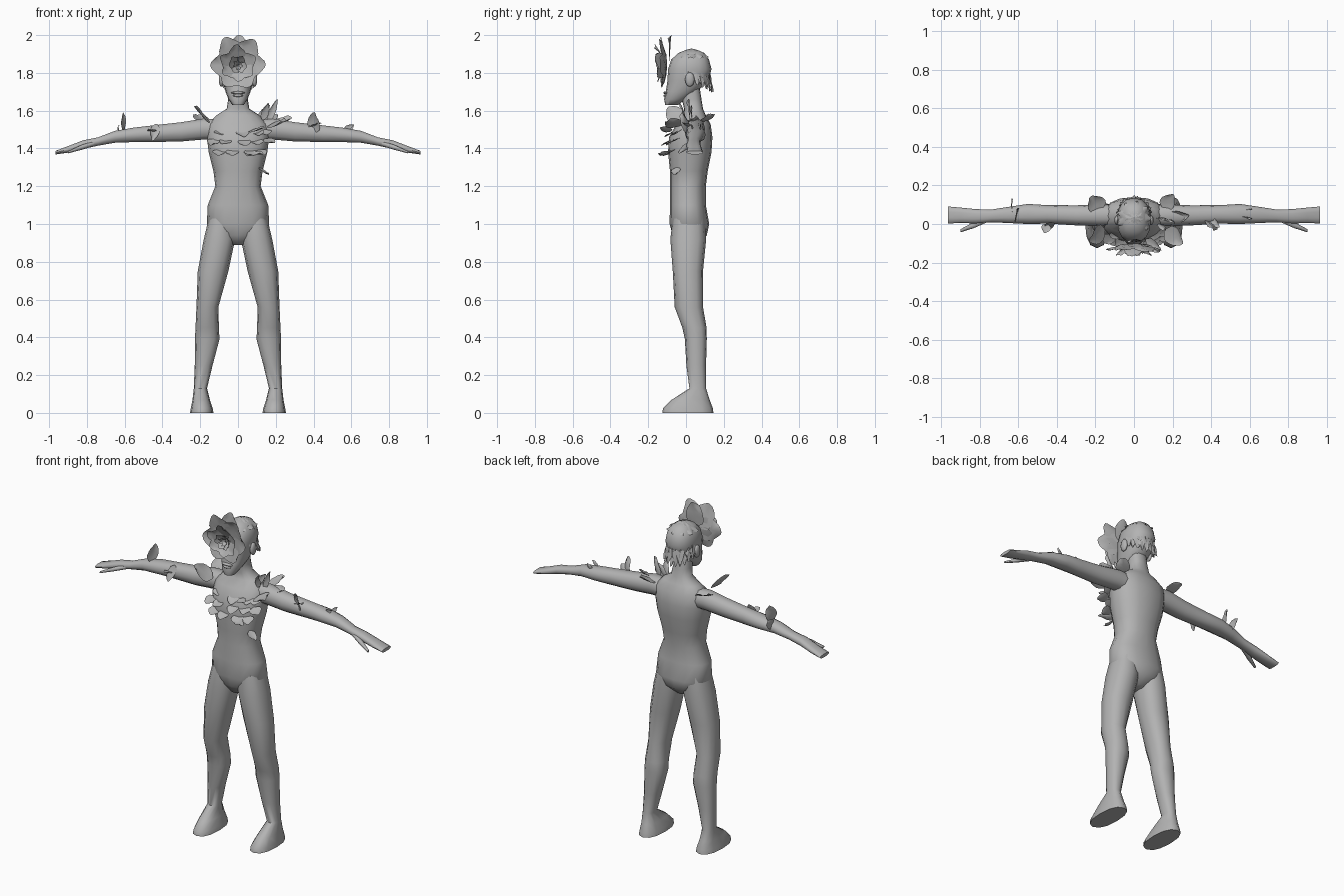
import bpy, bmesh, math, random
from mathutils import Vector, Matrix

random.seed(4)
cube = bpy.data.objects.get("Cube")
if cube:
    bpy.data.objects.remove(cube, do_unlink=True)

grey = bpy.data.materials.new("stone grey")
grey.use_nodes = True
grey.diffuse_color = (0.45, 0.45, 0.45, 1)
grey.node_tree.nodes["Principled BSDF"].inputs["Base Color"].default_value = grey.diffuse_color


def finish(name, bm, mirror=False, angle=60):
    bmesh.ops.recalc_face_normals(bm, faces=bm.faces)
    mesh = bpy.data.meshes.new(name)
    bm.to_mesh(mesh)
    bm.free()
    mesh.materials.append(grey)
    obj = bpy.data.objects.new(name, mesh)
    bpy.context.collection.objects.link(obj)
    if mirror:
        obj.modifiers.new("mirror", "MIRROR").use_mirror_merge = False
    bpy.ops.object.select_all(action="DESELECT")
    obj.select_set(True)
    bpy.context.view_layer.objects.active = obj
    bpy.ops.object.shade_smooth_by_angle(angle=math.radians(angle))
    return obj


def loft(name, rings, along="z", sides=12, power=0.85, mirror=False):
    """Skin oval rings (centre x, y, z, two radii) stacked along one axis."""
    bm = bmesh.new()
    loops = []
    for x, y, z, ra, rb in rings:
        loop = []
        for i in range(sides):
            a = math.tau * i / sides
            u, v = (math.copysign(abs(f) ** power, f) for f in (math.cos(a), math.sin(a)))
            offset = (u * ra, v * rb, 0) if along == "z" else (0, u * ra, v * rb)
            loop.append(bm.verts.new(Vector((x, y, z)) + Vector(offset)))
        loops.append(loop)
    for low, high in zip(loops, loops[1:]):
        for i in range(sides):
            j = (i + 1) % sides
            bm.faces.new((low[i], low[j], high[j], high[i]))
    bm.faces.new(loops[0])
    bm.faces.new(loops[-1])
    return finish(name, bm, mirror)


def petal(bm, base, direction, facing, length, width, curl=0.2, blunt=0.6):
    """Add one cupped petal; facing is the side its hollow looks toward."""
    d = Vector(direction).normalized()
    side = d.cross(Vector(facing)).normalized()
    n = side.cross(d)
    rows, cols = 6, 5
    grid = []
    for r in range(rows):
        t = r / (rows - 1)
        half = width / 2 * (0.12 + 0.88 * math.sin(math.pi * t ** 0.8 * 0.94) ** blunt)
        row = []
        for c in range(cols):
            s = 2 * c / (cols - 1) - 1
            ripple = random.uniform(-0.04, 0.04) * length * t
            lift = curl * length * (t * t * 0.6 + s * s * 0.35 * t) + ripple
            reach = length * (t - 0.15 * s * s * t)
            row.append(bm.verts.new(Vector(base) + d * reach + side * half * s + n * lift))
        grid.append(row)
    for a, b in zip(grid, grid[1:]):
        for c in range(cols - 1):
            bm.faces.new((a[c], a[c + 1], b[c + 1], b[c]))


def petals(name, specs, **options):
    bm = bmesh.new()
    for spec in specs:
        petal(bm, *spec, **options)
    return finish(name, bm)


def ball(name, centre, size, mirror=False):
    bm = bmesh.new()
    bmesh.ops.create_uvsphere(bm, u_segments=12, v_segments=8, radius=1,
                              matrix=Matrix.Translation(centre) @ Matrix.Diagonal((*size, 1)))
    return finish(name, bm, mirror)


# Body
loft("torso", [(0, y, z, rx, ry) for z, y, rx, ry in (
    (.89, .01, .03, .05), (.94, .02, .12, .09), (1, .018, .165, .105), (1.1, .01, .16, .095),
    (1.2, .01, .12, .095), (1.28, .015, .13, .1), (1.38, .02, .155, .115), (1.46, .025, .165, .115),
    (1.53, .04, .16, .09), (1.575, .045, .115, .06), (1.61, .04, .06, .05),
    (1.66, .03, .052, .052), (1.74, .02, .05, .05))], sides=16)
loft("leg", [
    (.085, .015, 1.03, .07, .085), (.098, .012, .92, .083, .095), (.132, .01, .75, .081, .08),
    (.162, .015, .56, .058, .075), (.163, .045, .45, .062, .064), (.163, .052, .39, .065, .058),
    (.182, .054, .25, .047, .052), (.199, .062, .13, .035, .044), (.195, .025, .07, .046, .1),
    (.192, .01, .025, .058, .132), (.192, .01, 0, .062, .135)], mirror=True)
loft("arm", [
    (.09, .045, 1.5, .055, .055), (.18, .045, 1.503, .056, .058), (.3, .045, 1.488, .052, .053),
    (.45, .05, 1.478, .048, .046), (.55, .052, 1.472, .052, .04), (.65, .047, 1.462, .042, .033),
    (.74, .042, 1.437, .033, .023), (.82, .04, 1.42, .037, .024), (.9, .045, 1.395, .04, .018),
    (.965, .047, 1.378, .044, .01)], along="x", sides=10, mirror=True)
loft("thumb", [(.76, .025, 1.427, .015, .014), (.83, -.005, 1.405, .016, .013),
               (.9, -.035, 1.38, .008, .006)], along="x", sides=8, mirror=True)

# Head
loft("head", [(0, y, z, rx, ry) for z, y, rx, ry in (
    (1.63, -.075, .03, .035), (1.66, -.06, .05, .056), (1.7, -.025, .066, .082),
    (1.76, .01, .08, .108), (1.82, .02, .087, .115), (1.87, .022, .08, .1),
    (1.905, .028, .055, .07), (1.922, .03, .02, .03))], sides=16)
ball("upper_lip", (0, -.105, 1.695), (.036, .015, .008))
ball("lower_lip", (0, -.105, 1.68), (.028, .015, .008))
ball("ear", (.088, .02, 1.765), (.014, .025, .038), mirror=True)

# Hair locks fan over the back and sides of the skull
locks = []
for i in range(15):
    a = math.pi * (i / 14 * 1.1 - .05)
    out = Vector((math.cos(a), math.sin(a), 0))
    base = Vector((out.x * .06, .025 + out.y * .075, 1.9))
    locks.append((base, out * .2 + Vector((0, 0, -1)), out, .15 + .06 * max(0, out.y), .055))
petals("hair_locks", locks, curl=.02)
petals("crown_hair", [((0, .03, 1.928), (math.cos(a), math.sin(a), -.3), (0, 0, -1), .1, .07)
                      for a in (math.tau * i / 9 for i in range(9))], curl=.3)

# Large blossom over the face
blossom = []
for count, length, width, lean, turn in ((6, .15, .14, .15, .5), (6, .115, .1, .5, 0),
                                         (6, .075, .06, 1, .5), (7, .06, .018, 1.6, 0)):
    for i in range(count):
        a = math.tau * (i + turn) / count + math.pi / 2 + random.uniform(-.12, .12)
        shorter = 1 + .13 * math.sin(a)
        blossom.append(((0, -.1, 1.84), (math.cos(a), -lean, math.sin(a)), (0, -1, 0),
                        length * shorter, width))
blossom.append(((0, -.09, 1.85), (.05, .12, 1), (0, -1, 0), .152, .12))
petals("face_blossom", blossom, curl=.12, blunt=.5)

# Chest petals in overlapping rows
chest = []
for z, xs, y in ((1.5, (-.1, .02, .1, .14), -.06), (1.45, (-.12, -.05, .03, .1, .14), -.085),
                 (1.395, (-.1, -.03, .05, .11), -.09)):
    for x in xs:
        tilt = random.uniform(-.5, .5)
        chest.append(((x, y + abs(x) * .25, z), (tilt + x * 3, -.45, -.4), (0, -.4, 1),
                      random.uniform(.05, .075), .07))
chest += [((.04, -.09, 1.37), (1, -.5, -.1), (0, -.5, 1), .11, .05),
          ((.06, -.08, 1.49), (1, -.6, .1), (0, -.5, 1), .1, .05),
          ((.11, -.05, 1.3), (.6, -.1, -.6), (1, -.3, .2), .07, .05)]
petals("chest_petals", chest)

# Shoulder leaves: broad pairs at the sides and thin upright blades
petals("shoulder_leaves", [
    ((-.15, -.03, 1.54), (-1, -.6, .75), (0, -.5, 1), .13, .1),
    ((-.17, .07, 1.54), (-.6, .8, .3), (0, 0, 1), .1, .1),
    ((.16, -.03, 1.52), (1, -.7, .1), (0, -.5, 1), .12, .1),
    ((.17, .03, 1.53), (1, .2, .15), (0, -.5, 1), .12, .07),
    ((.15, .08, 1.54), (.6, .8, .3), (0, 0, 1), .1, .08),
    ((.13, 0, 1.55), (.35, -.2, 1), (0, -1, 0), .1, .04),
    ((.16, .02, 1.54), (.4, .1, 1), (0, -1, 0), .13, .035),
    ((.11, .03, 1.56), (.5, .1, .6), (0, -1, 0), .09, .035)])

# Leaves growing from the arms
petals("arm_leaves", [
    ((-.61, .03, 1.49), (-.1, .5, 1), (1, -.3, 0), .11, .075),
    ((-.63, .06, 1.48), (-.2, .8, .4), (1, 0, 0), .08, .06),
    ((-.43, .01, 1.53), (-.25, -.3, -1), (0, -1, 0), .1, .05),
    ((-.45, 0, 1.49), (-.3, -1, .1), (0, 0, 1), .05, .05),
    ((.4, .01, 1.48), (.1, -.15, 1), (-.6, -1, 0), .115, .08),
    ((.37, .03, 1.51), (.8, -.5, .15), (0, 0, 1), .09, .05),
    ((.56, .04, 1.5), (1, -.1, .5), (0, -1, 0), .06, .025),
    ((.58, .07, 1.49), (.6, .3, .7), (0, -1, 0), .05, .025)])
